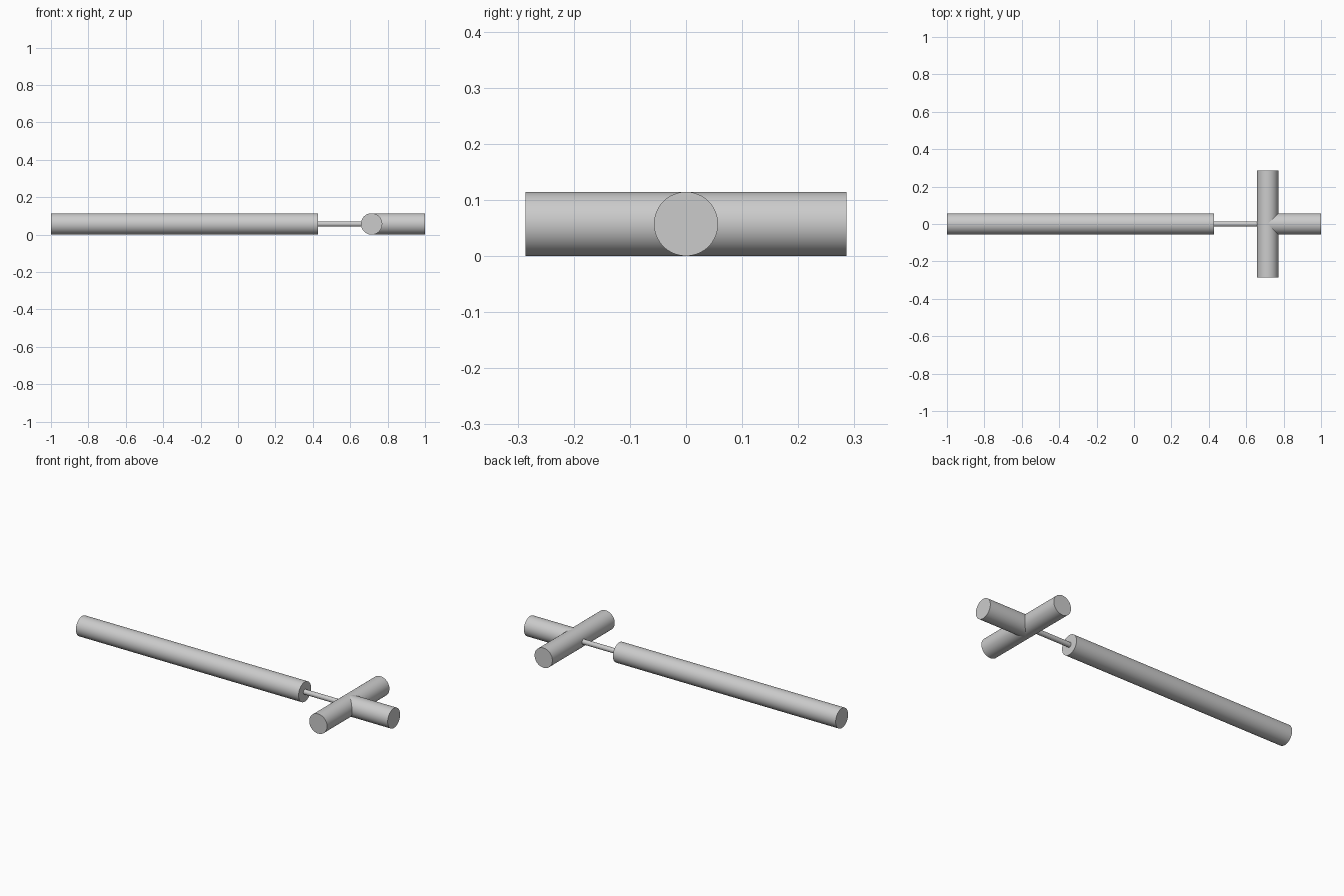
import bpy
import math

cube = bpy.data.objects.get("Cube")
if cube:
    bpy.data.objects.remove(cube, do_unlink=True)

R = 2 / 35          # tube radius; every length is a multiple of it

grey = bpy.data.materials.new("light_grey")
grey.use_nodes = True
colour = (0.6, 0.6, 0.6, 1)
grey.diffuse_color = colour
grey.node_tree.nodes["Principled BSDF"].inputs["Base Color"].default_value = colour


def tube(name, start, end, radius, centre=0.0, along="X"):
    """Closed cylinder lying at height R, along x or across in y."""
    mid = (start + end) / 2
    if along == "X":
        location, rotation = (mid, 0, R), (0, math.pi / 2, 0)
    else:
        location, rotation = (centre, mid, R), (math.pi / 2, 0, 0)
    bpy.ops.mesh.primitive_cylinder_add(
        vertices=64, radius=radius, depth=end - start,
        location=location, rotation=rotation)
    obj = bpy.context.object
    obj.name = name
    obj.data.materials.append(grey)
    bpy.ops.object.shade_smooth_by_angle(angle=math.radians(30))
    return obj


hub = 1 - 5 * R     # x of the crossbar axis

# Long body and the thin rod that joins it to the crossbar
tube("long_body", -1, -1 + 25 * R, R)
tube("thin_rod", -1 + 24.5 * R, hub, R / 4)

# Crossbar with the end stub growing out of its middle
tube("crossbar", -5 * R, 5 * R, R, centre=hub, along="Y")
tube("end_stub", hub, 1, R)
